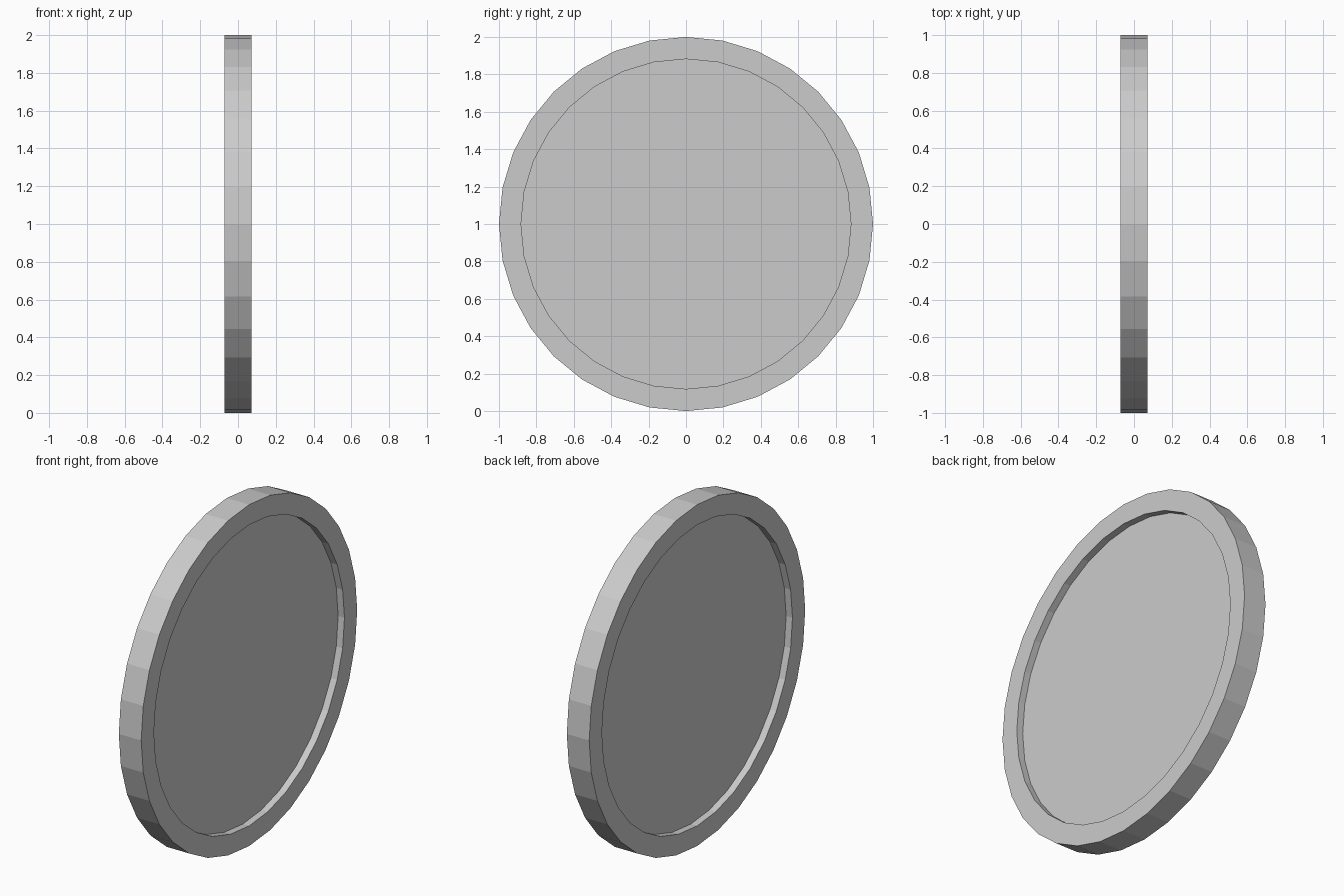
import bpy, bmesh
from math import radians
from mathutils import Matrix

if "Cube" in bpy.data.objects:
    bpy.data.objects.remove(bpy.data.objects["Cube"])

SIDES = 32
RADIUS, INNER = 1.0, 0.882
HALF, DEPTH = 0.0725, 0.041

# Thick disc standing on its edge, axis along x
bm = bmesh.new()
bmesh.ops.create_cone(bm, cap_ends=True, segments=SIDES, radius1=RADIUS,
                      radius2=RADIUS, depth=2 * HALF)

# Rim and recessed panel on both faces
for cap in [f for f in bm.faces if len(f.verts) == SIDES]:
    side = 1 if cap.calc_center_median().z > 0 else -1

    def ring(radius, z):
        geo = bmesh.ops.create_circle(bm, segments=SIDES, radius=radius)
        for v in geo["verts"]:
            v.co.z = z
        return geo["verts"]

    outer = sorted(cap.verts, key=lambda v: v.index)
    lip = ring(INNER, side * HALF)
    floor = ring(INNER, side * (HALF - DEPTH))
    bm.faces.remove(cap)

    def by_angle(vs):
        from math import atan2, pi
        return sorted(vs, key=lambda v: round(atan2(v.co.y, v.co.x) % (2 * pi), 3) % 6.283)

    a, b, c = by_angle(outer), by_angle(lip), by_angle(floor)
    for p, q in ((a, b), (b, c)):
        for i in range(SIDES):
            j = (i + 1) % SIDES
            bm.faces.new((p[i], p[j], q[j], q[i]))
    bm.faces.new(c)

bmesh.ops.recalc_face_normals(bm, faces=bm.faces)
bm.transform(Matrix.Translation((0, 0, RADIUS)) @ Matrix.Rotation(radians(90), 4, 'Y'))

mesh = bpy.data.meshes.new("rimmed_disc")
bm.to_mesh(mesh)
bm.free()
bpy.context.collection.objects.link(bpy.data.objects.new("rimmed_disc", mesh))
